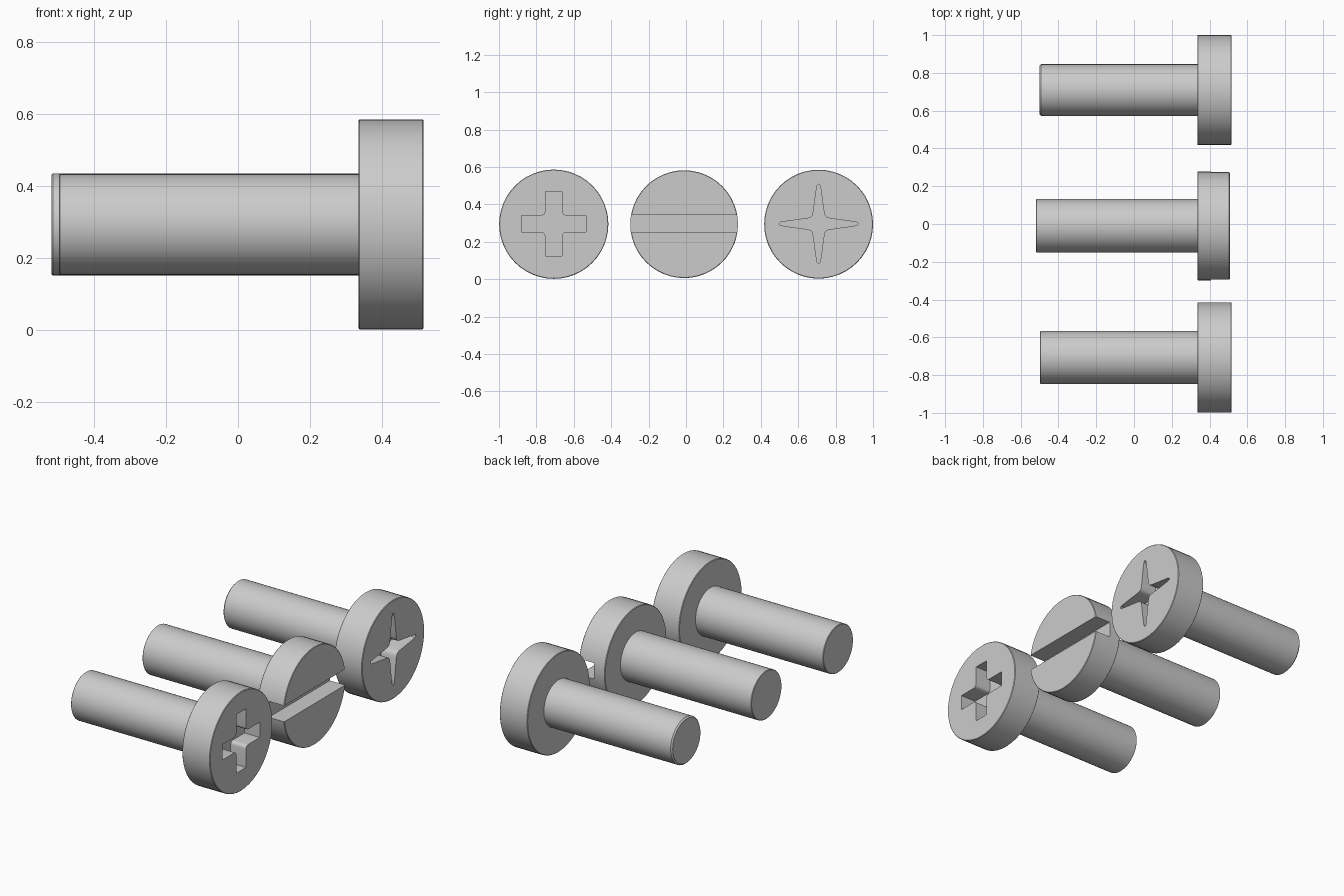
import bpy, bmesh
from math import cos, sin, pi, radians

if "Cube" in bpy.data.objects:
    bpy.data.objects.remove(bpy.data.objects["Cube"])

SIDES = 48


def new_object(name, bm):
    bmesh.ops.recalc_face_normals(bm, faces=bm.faces[:])
    mesh = bpy.data.meshes.new(name)
    bm.to_mesh(mesh)
    bm.free()
    ob = bpy.data.objects.new(name, mesh)
    bpy.context.collection.objects.link(ob)
    return ob


def lathe(name, profile, y, z):
    """Revolve (x, radius) points around an axis along x, with flat caps."""
    bm = bmesh.new()
    rings = [[bm.verts.new((x, y + r * cos(2 * pi * i / SIDES), z + r * sin(2 * pi * i / SIDES)))
              for i in range(SIDES)] for x, r in profile]
    for a, b in zip(rings, rings[1:]):
        for i in range(SIDES):
            j = (i + 1) % SIDES
            bm.faces.new((a[i], a[j], b[j], b[i]))
    bm.faces.new(rings[0])
    bm.faces.new(rings[-1])
    return new_object(name, bm)


def prism(name, outline, y, z, x0, x1):
    """Extrude a (y, z) outline along x."""
    bm = bmesh.new()
    face = bm.faces.new([bm.verts.new((x0, y + u, z + v)) for u, v in outline])
    moved = bmesh.ops.extrude_face_region(bm, geom=[face])["geom"]
    bmesh.ops.translate(bm, vec=(x1 - x0, 0, 0),
                        verts=[g for g in moved if isinstance(g, bmesh.types.BMVert)])
    return new_object(name, bm)


def four_fold(quarter):
    """Repeat a quarter outline at 0, 90, 180 and 270 degrees."""
    pts = []
    u_v = quarter
    for _ in range(4):
        pts += u_v
        u_v = [(-v, u) for u, v in u_v]
    return pts


# Drive recess outlines
w, f = 0.045, 0.02
fillet = [(w + f - f * sin(t), w + f - f * cos(t)) for t in (i * pi / 8 for i in range(5))]
cross = four_fold([(0.173, -w), (0.173, w)] + fillet)
star = four_fold([(0.213, 0), (0.205, 0.008), (0.17, 0.014), (0.11, 0.022), (0.06, 0.029),
                  (0.042, 0.034), (0.034, 0.042), (0.029, 0.06), (0.022, 0.11),
                  (0.014, 0.17), (0.008, 0.205)])
slot = [(-0.4, -0.047), (0.4, -0.047), (0.4, 0.047), (-0.4, 0.047)]

# name, outline, y, shaft tip x, head face x, shaft radius, head radius, tip chamfer
screws = [
    ("cross_screw", cross, -0.707, -0.498, 0.516, 0.14, 0.292, 0.003),
    ("slotted_screw", slot, -0.01, -0.518, 0.507, 0.142, 0.288, 0.003),
    ("star_screw", star, 0.709, -0.50, 0.516, 0.137, 0.291, 0.008),
]
Z, NECK, DEPTH = 0.294, 0.335, 0.1

for name, outline, y, tip, top, rs, rh, c in screws:
    # Shaft and head in one turned body
    body = lathe(name, [(tip, rs - c), (tip + c, rs), (NECK, rs), (NECK, rh - 0.003),
                        (NECK + 0.003, rh), (top - 0.003, rh), (top, rh - 0.003)], y, Z)
    # Cut the drive recess
    cutter = prism(name + "_recess", outline, y, Z + 0.002, top - DEPTH, top + 0.1)
    cutter.hide_render = True
    mod = body.modifiers.new("recess", 'BOOLEAN')
    mod.operation = 'DIFFERENCE'
    mod.solver = 'EXACT'
    mod.object = cutter
    bpy.ops.object.select_all(action='DESELECT')
    body.select_set(True)
    bpy.context.view_layer.objects.active = body
    bpy.ops.object.modifier_apply(modifier=mod.name)
    bpy.data.objects.remove(cutter)
    bpy.ops.object.shade_smooth_by_angle(angle=radians(30))
